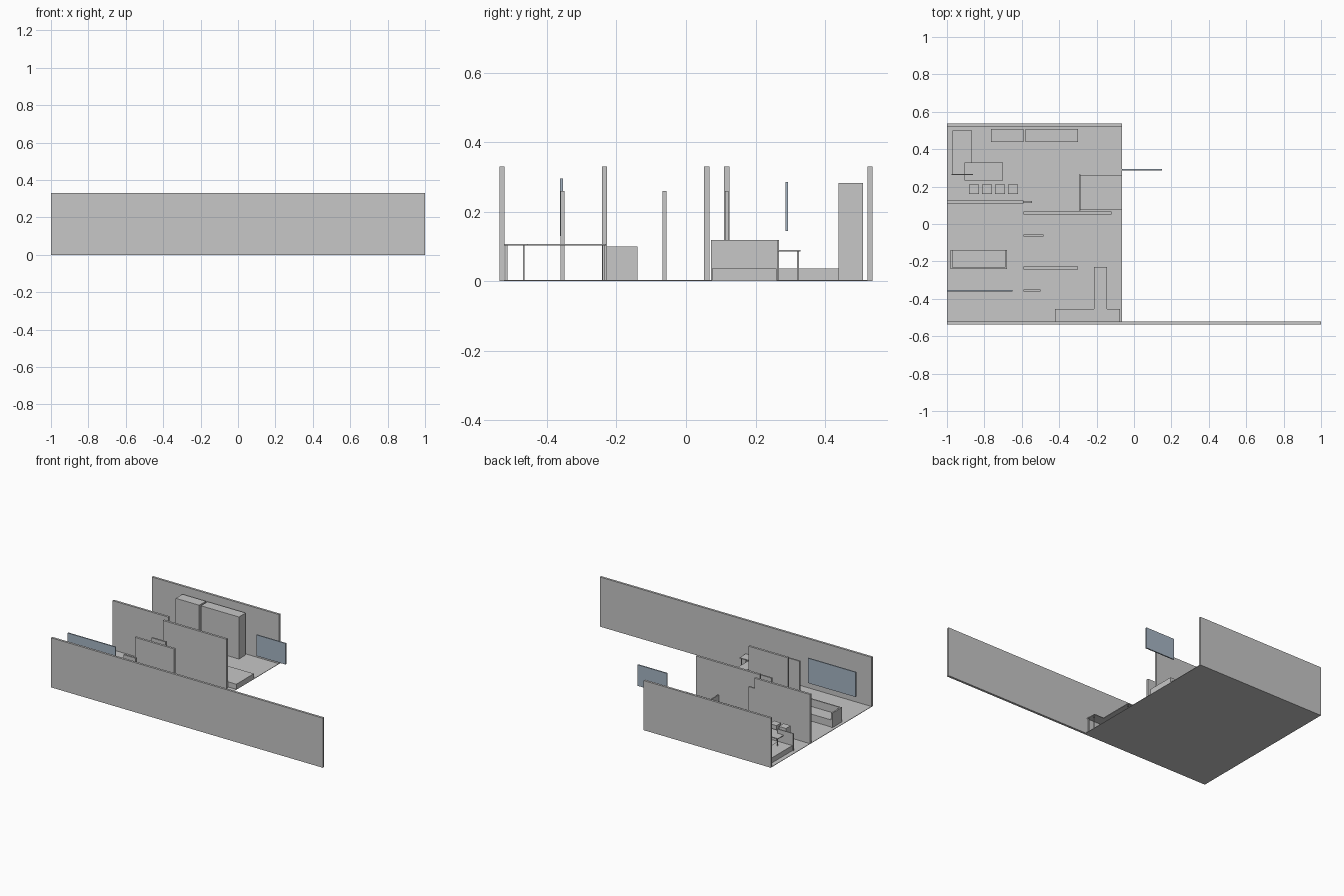
import bpy, bmesh
from mathutils import Vector

if "Cube" in bpy.data.objects:
    bpy.data.objects.remove(bpy.data.objects["Cube"])


def material(name, rgb):
    m = bpy.data.materials.new(name)
    m.diffuse_color = (*rgb, 1)
    m.use_nodes = True
    m.node_tree.nodes["Principled BSDF"].inputs["Base Color"].default_value = m.diffuse_color
    return m


GREY = material("plain_grey", (0.57, 0.57, 0.57))
BLUE = material("pale_blue_glass", (0.38, 0.46, 0.55))


def boxes(name, parts, mat=GREY):
    """One object made of boxes given as (x0, x1, y0, y1, z0, z1)."""
    bm = bmesh.new()
    for x0, x1, y0, y1, z0, z1 in parts:
        lo, hi = Vector((x0, y0, z0)), Vector((x1, y1, z1))
        for v in bmesh.ops.create_cube(bm, size=1)["verts"]:
            v.co = (lo + hi) / 2 + v.co * (hi - lo)
    mesh = bpy.data.meshes.new(name)
    bm.to_mesh(mesh)
    bm.free()
    mesh.materials.append(mat)
    ob = bpy.data.objects.new(name, mesh)
    bpy.context.collection.objects.link(ob)
    return ob


def legs(points, top, t=0.005):
    """Thin square legs centred on the given points."""
    return [(x - t / 2, x + t / 2, y - t / 2, y + t / 2, 0.003, top) for x, y in points]


H, LOW, F = 0.33, 0.26, 0.003  # full wall, low partition, floor top

# Floor and outer walls
boxes("floor", [(-1, -0.065, -0.535, 0.535, 0, F)])
boxes("front_wall", [(-1, 1, -0.537, -0.522, 0, H)])
boxes("back_wall", [(-1, -0.065, 0.522, 0.537, 0, H)])

# Inner walls and door panels
boxes("bedroom_wall", [(-1, -0.59, 0.11, 0.125, F, H)])
boxes("middle_wall", [(-0.59, -0.12, 0.052, 0.067, F, H)])
boxes("kitchen_wall", [(-0.59, -0.30, -0.242, -0.227, F, H)])
boxes("bedroom_door", [(-0.59, -0.545, 0.112, 0.122, F, LOW)])
boxes("middle_door", [(-0.59, -0.485, -0.067, -0.056, F, LOW)])
boxes("kitchen_door", [(-0.59, -0.50, -0.361, -0.350, F, LOW)])

# Glass panels
boxes("front_window", [(-1, -0.65, -0.362, -0.354, 0.13, 0.295)], BLUE)
boxes("side_window", [(-0.065, 0.15, 0.286, 0.294, 0.145, 0.285)], BLUE)

# Wardrobes
for i, (x0, x1) in enumerate([(-0.765, -0.592), (-0.58, -0.30)]):
    boxes(f"wardrobe_{i + 1}", [(x0, x1, 0.438, 0.509, F, 0.283)])

# Beds with headboards
boxes("large_bed", [(-0.285, -0.065, 0.075, 0.26, F, 0.037)])
boxes("large_headboard", [(-0.293, -0.285, 0.072, 0.265, F, 0.118)])
boxes("small_bed", [(-0.97, -0.865, 0.268, 0.50, F, 0.037)])
boxes("small_headboard", [(-0.977, -0.86, 0.262, 0.268, F, 0.118)])

# Desk
boxes("desk", [(-0.907, -0.70, 0.232, 0.33, 0.085, 0.09)]
      + legs([(x, y) for x in (-0.90, -0.707) for y in (0.24, 0.322)], 0.085))

# Row of small cabinets
for i in range(4):
    x = -0.883 + 0.07 * i
    boxes(f"small_cabinet_{i + 1}", [(x, x + 0.053, 0.16, 0.21, F, 0.105)])

# Sofa facing the back
boxes("sofa", [(-0.97, -0.69, -0.232, -0.143, F, 0.05),
               (-0.98, -0.97, -0.24, -0.14, F, 0.10),
               (-0.69, -0.68, -0.24, -0.14, F, 0.10),
               (-0.97, -0.69, -0.24, -0.232, F, 0.10)])

# Kitchen counter with a projecting arm, on thin legs
boxes("counter_top", [(-0.423, -0.075, -0.522, -0.455, 0.102, 0.107),
                      (-0.215, -0.145, -0.455, -0.23, 0.102, 0.107)])
boxes("counter_legs", legs([(x, y) for x in (-0.415, -0.082) for y in (-0.516, -0.467)]
                           + [(-0.208, -0.237), (-0.152, -0.237)], 0.102))
